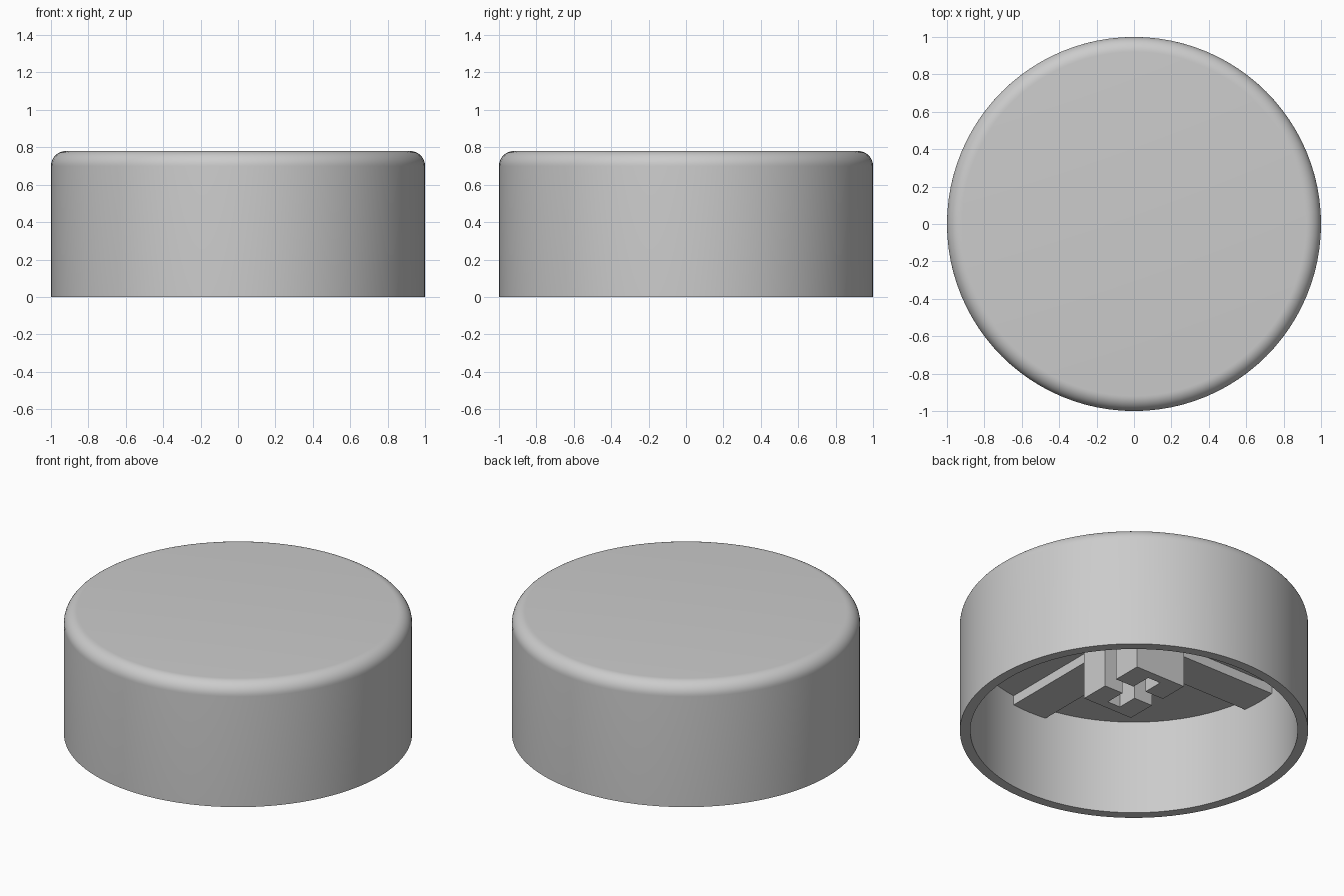
import bpy, bmesh, math

if "Cube" in bpy.data.objects:
    bpy.data.objects.remove(bpy.data.objects["Cube"], do_unlink=True)

OUTER, INNER, HEIGHT, CEILING, FILLET = 1.0, 0.94, 0.78, 0.6, 0.08
SEGMENTS = 96

# One plain grey material
grey = bpy.data.materials.new("plain grey")
grey.use_nodes = True
COLOR = (0.6, 0.6, 0.6, 1)
grey.diffuse_color = COLOR
grey.node_tree.nodes["Principled BSDF"].inputs["Base Color"].default_value = COLOR


def make_object(name, bm):
    bmesh.ops.recalc_face_normals(bm, faces=bm.faces)
    mesh = bpy.data.meshes.new(name)
    bm.to_mesh(mesh)
    bm.free()
    mesh.materials.append(grey)
    obj = bpy.data.objects.new(name, mesh)
    bpy.context.collection.objects.link(obj)
    return obj


def extrude_outline(name, outline, z0, z1):
    """Prism from a closed xy outline."""
    bm = bmesh.new()
    base = bm.faces.new([bm.verts.new((x, y, z0)) for x, y in outline])
    grown = bmesh.ops.extrude_face_region(bm, geom=[base])["geom"]
    moved = [v for v in grown if isinstance(v, bmesh.types.BMVert)]
    bmesh.ops.translate(bm, verts=moved, vec=(0, 0, z1 - z0))
    return make_object(name, bm)


# Hollow cap: rounded profile lathed into rings, closed by two discs
corner = [math.radians(a) for a in range(0, 91, 9)]
profile = [(INNER, CEILING), (INNER, 0), (OUTER, 0)]
profile += [(OUTER - FILLET + FILLET * math.cos(a),
             HEIGHT - FILLET + FILLET * math.sin(a)) for a in corner]
bm = bmesh.new()
turns = [2 * math.pi * i / SEGMENTS for i in range(SEGMENTS)]
rings = [[bm.verts.new((r * math.cos(t), r * math.sin(t), z)) for t in turns]
         for r, z in profile]
for low, high in zip(rings, rings[1:]):
    for i in range(SEGMENTS):
        j = (i + 1) % SEGMENTS
        bm.faces.new((low[i], low[j], high[j], high[i]))
bm.faces.new(rings[0])
bm.faces.new(rings[-1])
cap = make_object("cap_shell", bm)
bpy.context.view_layer.objects.active = cap
cap.select_set(True)
bpy.ops.object.shade_smooth_by_angle(angle=math.radians(35))

# Crossed ribs under the ceiling, ending on the round wall
RIB, RIB_BOTTOM = 0.12, 0.54
sweep = math.asin(RIB / INNER)
half_arc = [sweep * (i / 4 - 1) for i in range(9)]
outline = []
for quarter in range(4):
    turn = quarter * math.pi / 2
    outline += [(INNER * math.cos(turn + a), INNER * math.sin(turn + a)) for a in half_arc]
    # inside corner between this arm and the next
    diagonal = turn + math.pi / 4
    reach = RIB * math.sqrt(2)
    outline.append((reach * math.cos(diagonal), reach * math.sin(diagonal)))
extrude_outline("crossed_ribs", outline, RIB_BOTTOM, CEILING + 0.01)

# Stem: two mirrored C-shaped halves leave a cross-shaped socket
STEM_X, STEM_Y, STEM_BOTTOM = 0.175, 0.236, 0.255
GAP_X, GAP_Y, SLOT_END = 0.045, 0.049, 0.18
half = [(-STEM_X, GAP_Y), (-GAP_X, GAP_Y), (-GAP_X, SLOT_END)]
half += [(-x, y) for x, y in reversed(half)]
half += [(STEM_X, STEM_Y), (-STEM_X, STEM_Y)]
for name, side in (("stem_back", 1), ("stem_front", -1)):
    extrude_outline(name, [(x, y * side) for x, y in half], STEM_BOTTOM, CEILING + 0.01)
